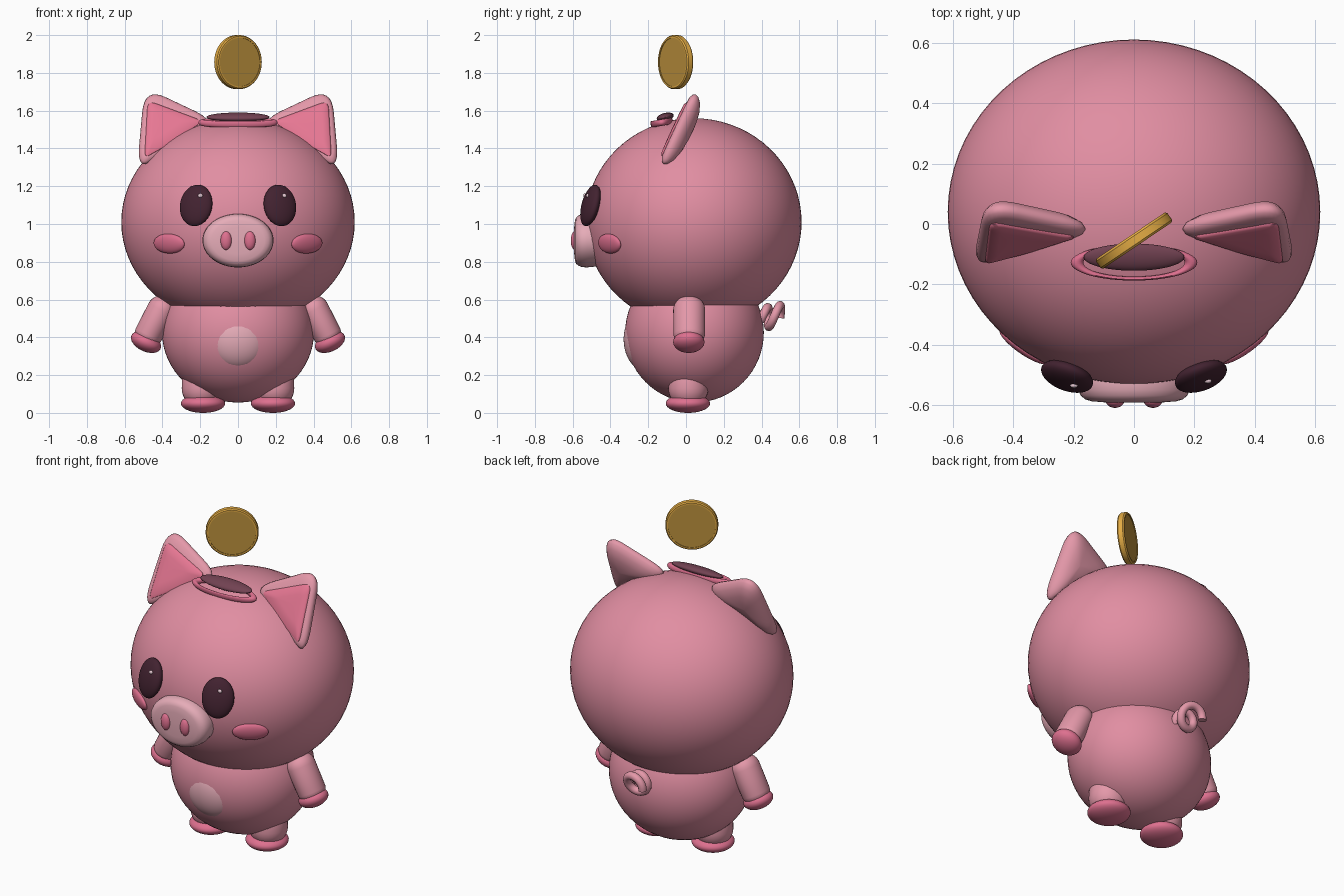
import bpy, bmesh, math
from mathutils import Matrix, Vector, Euler

if "Cube" in bpy.data.objects:
    bpy.data.objects.remove(bpy.data.objects["Cube"])


def mat(name, rgb):
    m = bpy.data.materials.new(name)
    lin = [((c / 255 + 0.055) / 1.055) ** 2.4 for c in rgb]
    m.diffuse_color = (*lin, 1)
    m.use_nodes = True
    m.node_tree.nodes["Principled BSDF"].inputs["Base Color"].default_value = m.diffuse_color
    return m


PINK = mat("skin pink", (225, 142, 162))
SOFT = mat("soft pink", (228, 152, 169))
PALE = mat("pale pink", (230, 172, 184))
DEEP = mat("deep pink", (222, 112, 143))
INNER = mat("inner ear pink", (232, 120, 148))
DARK = mat("eye dark", (66, 34, 48))
SLOT = mat("slot brown", (114, 66, 82))
WHITE = mat("eye shine", (235, 205, 215))
RIM = mat("coin rim gold", (228, 172, 68))
FACE = mat("coin face gold", (192, 148, 62))


def finish(bm, name, mats, mirror=False, angle=60):
    """Turn a bmesh into a smooth object, optionally mirrored across x."""
    bmesh.ops.recalc_face_normals(bm, faces=bm.faces[:])
    me = bpy.data.meshes.new(name)
    bm.to_mesh(me)
    bm.free()
    for m in mats:
        me.materials.append(m)
    ob = bpy.data.objects.new(name, me)
    bpy.context.collection.objects.link(ob)
    if mirror:
        ob.modifiers.new("mirror", "MIRROR").use_mirror_merge = False
    bpy.ops.object.select_all(action="DESELECT")
    ob.select_set(True)
    bpy.context.view_layer.objects.active = ob
    bpy.ops.object.shade_smooth_by_angle(angle=math.radians(angle))
    return ob


def placed(loc, rot=(0, 0, 0)):
    return Matrix.Translation(loc) @ Euler([math.radians(a) for a in rot]).to_matrix().to_4x4()


def ball(name, m, loc, size, rot=(0, 0, 0), mirror=False, seg=48):
    bm = bmesh.new()
    bmesh.ops.create_uvsphere(bm, u_segments=seg, v_segments=seg // 2, radius=1)
    bm.transform(placed(loc, rot) @ Matrix.Diagonal((*size, 1)))
    return finish(bm, name, [m], mirror)


def capsule(name, m, a, b, r, y_scale=1.0):
    """Mirrored round-ended limb from a to b."""
    a, b = Vector(a), Vector(b)
    bm = bmesh.new()
    bmesh.ops.create_uvsphere(bm, u_segments=32, v_segments=16, radius=r)
    q = (b - a).to_track_quat("Z", "Y")
    upper = [v for v in bm.verts if v.co.z > 1e-4]
    for v in upper:
        v.co.z += (b - a).length
    bm.transform(q.to_matrix().to_4x4())
    for v in bm.verts:
        v.co.y *= y_scale
        v.co += a
    return finish(bm, name, [m], True)


def loft(name, mats, outline, rings, matrix, mirror=False, face_rings=(), closed=False, angle=60):
    """Stack scaled copies of an outline; rings are (scale, depth)."""
    bm = bmesh.new()
    loops = [[bm.verts.new((x * s, y * s, d)) for x, y in outline] for s, d in rings]
    n = len(outline)
    pairs = list(zip(loops, loops[1:]))
    if closed:
        pairs.append((loops[-1], loops[0]))
    for k, (lo, hi) in enumerate(pairs):
        for i in range(n):
            j = (i + 1) % n
            f = bm.faces.new((lo[i], lo[j], hi[j], hi[i]))
            f.material_index = 1 if k in face_rings else 0
    if not closed:
        for lp in (loops[0], loops[-1]):
            bm.faces.new(lp).material_index = 1 if face_rings else 0
    bm.transform(matrix)
    return finish(bm, name, mats, mirror, angle)


def ellipse(rx, ry, n=48):
    return [(rx * math.cos(2 * math.pi * i / n), ry * math.sin(2 * math.pi * i / n)) for i in range(n)]


def rounded_polygon(corners, cut=0.25, steps=8):
    pts = []
    n = len(corners)
    for i in range(n):
        p, c, q = (Vector(corners[(i + k) % n]) for k in (-1, 0, 1))
        a, b = c.lerp(p, cut), c.lerp(q, cut)
        for s in range(steps + 1):
            t = s / steps
            pts.append(tuple(a.lerp(c, t).lerp(c.lerp(b, t), t)))
    return pts


# Head and body
ball("head", PINK, (0, 0.04, 1.01), (0.618, 0.572, 0.55), seg=72)
ball("body", PINK, (0, 0.045, 0.425), (0.402, 0.367, 0.37), seg=64)
ball("belly_patch", PALE, (0, -0.235, 0.383), (0.158, 0.095, 0.153), rot=(3, 0, 0))

# Face
ball("eye", DARK, (0.222, -0.505, 1.098), (0.09, 0.04, 0.113), (-15, 0, 20), True)
for side, x, y in (("left", -0.199, -0.536), ("right", 0.245, -0.521)):
    ball("eye_shine_" + side, WHITE, (x, y, 1.15), (0.013, 0.008, 0.011), seg=16)
ball("cheek", DEEP, (0.365, -0.405, 0.896), (0.098, 0.025, 0.053), (13, 0, 35), True)
loft("snout", [PALE], ellipse(0.188, 0.142),
     [(0.9, -0.1), (0.97, -0.02), (1, 0.02), (0.985, 0.045), (0.94, 0.064),
      (0.86, 0.077), (0.75, 0.083), (0.5, 0.087), (0.02, 0.088)],
     placed((0, -0.505, 0.912), (90, 0, 0)))
ball("nostril", DEEP, (0.063, -0.588, 0.912), (0.03, 0.022, 0.05), mirror=True, seg=24)

# Ears: rounded triangles leaning back, with a coloured inner panel
ear_place = placed((0.41, -0.025, 1.52), (65, 0, 0))
ear_outline = rounded_polygon([(0.085, 0.225), (-0.29, 0.03), (-0.08, -0.12), (0.125, -0.255)], 0.3)
loft("ear", [SOFT], ear_outline,
     [(0.02, 0.028), (0.6, 0.028), (0.85, 0.024), (0.96, 0.014), (1, 0), (0.96, -0.018),
      (0.82, -0.04), (0.55, -0.058), (0.25, -0.066), (0.02, -0.068)], ear_place, True)
inner_outline = rounded_polygon([(0.068, 0.135), (-0.225, 0.015), (-0.06, -0.11), (0.085, -0.2)], 0.15)
loft("inner_ear", [INNER], inner_outline,
     [(1, 0.015), (1, 0.028), (0.9, 0.035), (0.5, 0.038), (0.02, 0.038)], ear_place, True)

# Coin slot: oval lip with a dark oval cap above it
lip = []
for i in range(12):
    a = 2 * math.pi * i / 12
    lip.append((0.9 + 0.1 * math.cos(a), 0.017 * math.sin(a)))
loft("slot_lip", [DEEP], ellipse(0.21, 0.06), lip, placed((0, -0.128, 1.537), (10, 0, 0)), closed=True)
ball("slot_opening", SLOT, (0, -0.11, 1.566), (0.167, 0.046, 0.022), (14, 0, 0))

# Coin hovering on edge over the slot
loft("coin", [RIM, FACE], ellipse(0.143, 0.143, 64),
     [(0.9, -0.016), (0.9, -0.02), (0.96, -0.02), (1, -0.013),
      (1, 0.013), (0.96, 0.02), (0.9, 0.02), (0.9, 0.016)],
     placed((0, -0.055, 1.857), (90, 0, 34)), face_rings=(0, 6), angle=35)

# Arms, hands, legs and feet
capsule("arm", SOFT, (0.405, 0.017, 0.545), (0.468, 0.017, 0.425), 0.077, 1.1)
ball("hand", DEEP, (0.487, 0.015, 0.375), (0.085, 0.083, 0.05), (0, -25, 0), True, 32)
capsule("leg", SOFT, (0.192, 0.012, 0.13), (0.192, 0.012, 0.16), 0.106)
ball("foot", DEEP, (0.185, 0.01, 0.05), (0.117, 0.117, 0.05), mirror=True)

# Curly tail
curve = bpy.data.curves.new("tail", "CURVE")
curve.dimensions = "3D"
curve.bevel_depth = 0.023
curve.bevel_resolution = 4
curve.use_fill_caps = True
sp = curve.splines.new("POLY")
N = 48
sp.points.add(N)
for i in range(N + 1):
    t = i / N
    a = -0.5 + t * 2 * math.pi * 1.6
    r = 0.045 + 0.018 * t
    z = r * math.sin(a)
    sp.points[i].co = (r * math.cos(a), 0.40 + 0.1 * t + 0.25 * z, 0.51 + z, 1)
sp.use_smooth = True
curve.materials.append(SOFT)
bpy.context.collection.objects.link(bpy.data.objects.new("tail", curve))
